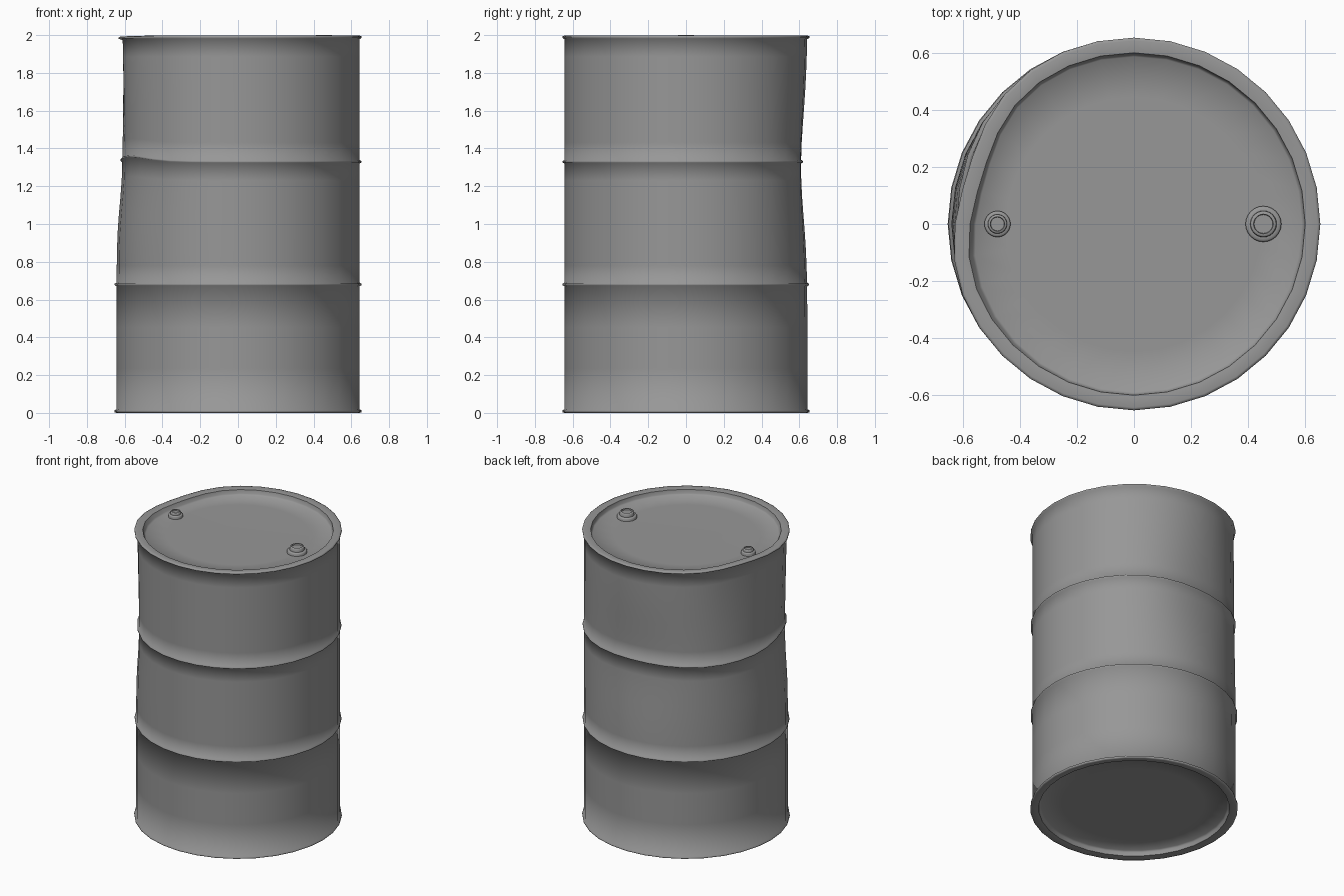
import bpy, bmesh, math

if "Cube" in bpy.data.objects:
    bpy.data.objects.remove(bpy.data.objects["Cube"])

# Dark grey steel
steel = bpy.data.materials.new("dark_steel")
steel.diffuse_color = (0.31, 0.31, 0.31, 1)
steel.use_nodes = True
steel.node_tree.nodes["Principled BSDF"].inputs["Base Color"].default_value = steel.diffuse_color

def lathe(name, profile, segments, centre=(0, 0)):
    """Revolve an (r, z) profile that starts and ends on the axis."""
    bm = bmesh.new()
    rings = []
    for r, z in profile:
        if r == 0:
            rings.append([bm.verts.new((0, 0, z))] * segments)
        else:
            rings.append([bm.verts.new((r * math.cos(2 * math.pi * i / segments),
                                        r * math.sin(2 * math.pi * i / segments), z))
                          for i in range(segments)])
    for a, b in zip(rings, rings[1:]):
        for i in range(segments):
            j = (i + 1) % segments
            bm.faces.new(list(dict.fromkeys((a[i], a[j], b[j], b[i]))))
    bmesh.ops.recalc_face_normals(bm, faces=bm.faces)
    mesh = bpy.data.meshes.new(name)
    bm.to_mesh(mesh)
    bm.free()
    mesh.materials.append(steel)
    obj = bpy.data.objects.new(name, mesh)
    obj.location = (centre[0], centre[1], 0)
    bpy.context.collection.objects.link(obj)
    bpy.ops.object.select_all(action='DESELECT')
    obj.select_set(True)
    bpy.context.view_layer.objects.active = obj
    bpy.ops.object.shade_smooth_by_angle(angle=math.radians(70))
    return obj

def bump(x, centre, width):
    return math.exp(-0.5 * ((x - centre) / width) ** 2)

# Drum shell: recessed base, rolled rims, two hoops, recessed lid
WALL, RIM = 0.643, 0.655

def hoop(z):
    return [(WALL, z - 0.010), (RIM - 0.002, z - 0.004), (RIM - 0.002, z + 0.004), (WALL, z + 0.010)]

def wall(z0, z1, n):
    return [(WALL, z0 + (z1 - z0) * k / n) for k in range(1, n)]

profile = [(0, 0.04), (0.45, 0.04), (0.59, 0.04), (0.598, 0.03), (0.602, 0.006), (0.645, 0),
           (RIM, 0.004), (RIM, 0.013), (WALL, 0.02)]
profile += wall(0.02, 0.67, 3) + hoop(0.68) + wall(0.69, 1.32, 7) + hoop(1.33)
profile += wall(1.34, 1.978, 7)
profile += [(WALL, 1.978), (RIM, 1.985), (RIM, 1.993), (0.645, 1.997), (0.602, 1.991),
            (0.598, 1.966), (0.59, 1.957), (0.45, 1.955), (0, 1.955)]
drum = lathe("drum_shell", profile, 32)

# Dents: (angle, angular spread, height, spread below, spread above, depth)
dents = [(95, 20, 1.30, 0.26, 0.28, 0.035),
         (194, 22, 1.27, 0.17, 0.50, 0.027),
         (163, 17, 2.00, 0.45, 1.00, 0.042)]
for v in drum.data.vertices:
    r = math.hypot(v.co.x, v.co.y)
    if r < 0.5:
        continue
    ang = math.degrees(math.atan2(v.co.y, v.co.x)) % 360
    z = v.co.z
    push = sum(d * bump(ang, a, s) * bump(z, h, lo if z < h else hi)
               for a, s, h, lo, hi, d in dents)
    if z > 1.98:  # the stiff rim only follows the rim dent
        push = dents[2][5] * bump(ang, dents[2][0], dents[2][1])
    scale = 1 - min(push, 0.05) / r
    v.co.x *= scale
    v.co.y *= scale
    v.co.z += 0.03 * bump(ang, 205, 16) * bump(z, 1.33, 0.12)
    v.co.z -= 0.005 * bump(ang, 185, 18) * bump(z, 2.0, 0.06)

# Two screw bungs on the lid
def bung(name, x, r, top):
    base = 1.95
    lathe(name, [(0, base), (r, base), (r, base + 0.020), (r * 0.92, base + 0.026),
                 (r * 0.74, base + 0.026), (r * 0.72, top - 0.004), (r * 0.66, top),
                 (r * 0.55, top), (r * 0.52, top - 0.008), (0, top - 0.008)], 24, (x, 0))

bung("large_bung", 0.455, 0.063, 2.0)
bung("small_bung", -0.48, 0.046, 1.992)
